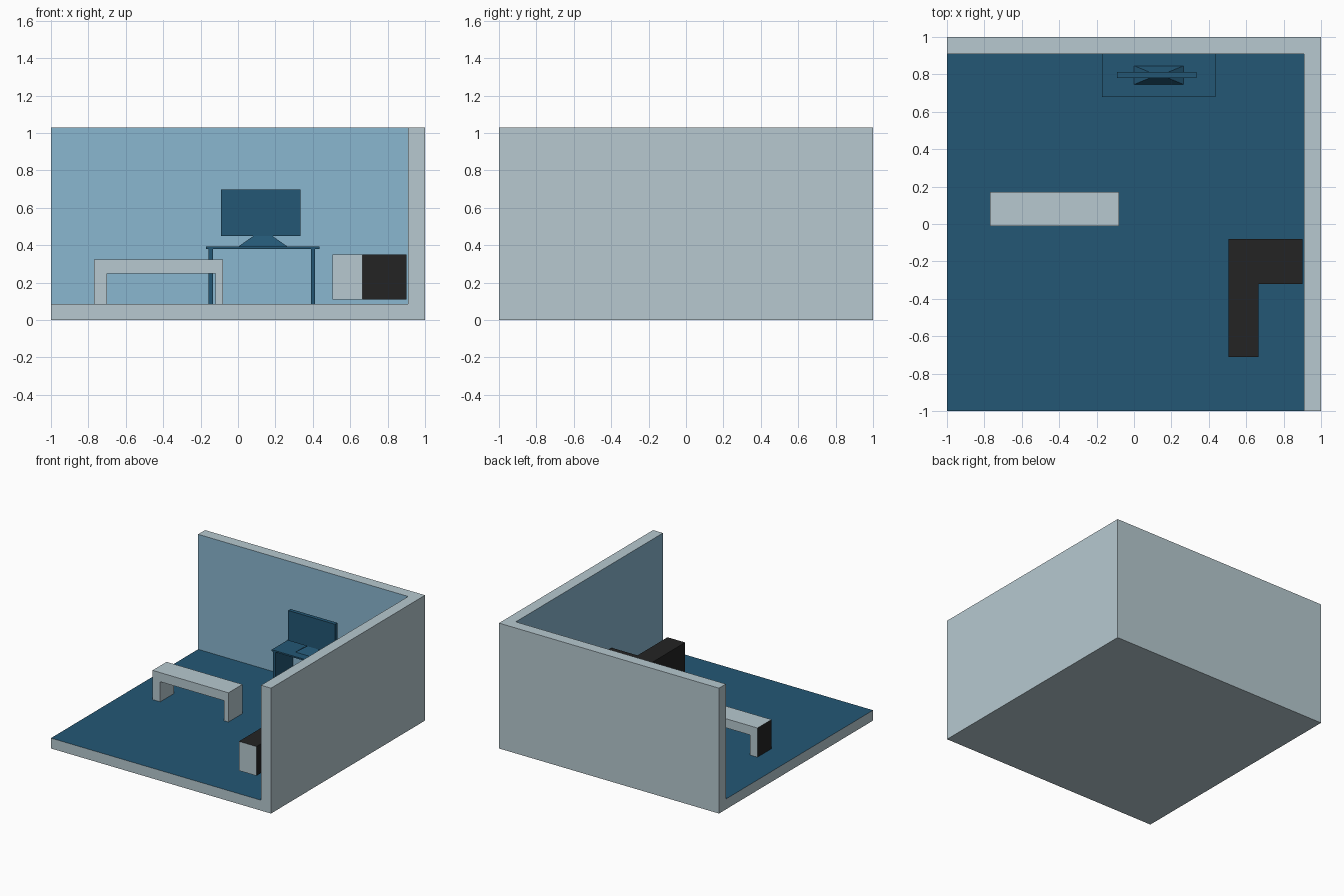
import bpy, bmesh
from mathutils import Vector

if "Cube" in bpy.data.objects:
    bpy.data.objects.remove(bpy.data.objects["Cube"])


def material(name, rgb):
    lin = [((c / 255 + 0.055) / 1.055) ** 2.4 for c in rgb]
    m = bpy.data.materials.new(name)
    m.diffuse_color = (*lin, 1)
    m.use_nodes = True
    m.node_tree.nodes["Principled BSDF"].inputs["Base Color"].default_value = m.diffuse_color
    return m


GREY = material("pale grey", (183, 201, 208))
SKY = material("sky blue", (138, 183, 208))
NAVY = material("deep blue", (35, 87, 117))
BLACK = material("soft black", (36, 36, 36))


def finish(name, bm, mats, rule=None):
    """Weld, orient, colour faces by rule(normal, centre) and link."""
    bmesh.ops.remove_doubles(bm, verts=bm.verts, dist=1e-5)
    bmesh.ops.recalc_face_normals(bm, faces=bm.faces)
    bm.normal_update()
    if rule:
        for f in bm.faces:
            f.material_index = rule(f.normal, f.calc_center_median())
    me = bpy.data.meshes.new(name)
    bm.to_mesh(me)
    bm.free()
    for m in mats:
        me.materials.append(m)
    ob = bpy.data.objects.new(name, me)
    bpy.context.collection.objects.link(ob)
    return ob


def prism(name, profile, sweep, mats, rule=None):
    """Extrude a planar outline along a vector."""
    bm = bmesh.new()
    face = bm.faces.new([bm.verts.new(p) for p in profile])
    new = bmesh.ops.extrude_face_region(bm, geom=[face], use_keep_orig=True)["geom"]
    bmesh.ops.translate(bm, vec=Vector(sweep),
                        verts=[g for g in new if isinstance(g, bmesh.types.BMVert)])
    return finish(name, bm, mats, rule)


def box(name, x, y, z, mat):
    return prism(name, [(x[0], y[0], z[0]), (x[1], y[0], z[0]),
                        (x[1], y[1], z[0]), (x[0], y[1], z[0])],
                 (0, 0, z[1] - z[0]), [mat])


# Room shell: a block with its open corner cut away
H, F, A = 1.03, 0.085, 0.91
ell = [(-1, 0), (1, 0), (1, H), (A, H), (A, F), (-1, F)]
shell = [
    [(-1, -1, 0), (-1, 1, 0), (1, 1, 0), (1, -1, 0)],              # underside
    [(-1, 1, 0), (1, 1, 0), (1, 1, H), (-1, 1, H)],                # outer back
    [(1, -1, 0), (1, 1, 0), (1, 1, H), (1, -1, H)],                # outer right
    [(p, -1, q) for p, q in ell],                                  # front edge
    [(-1, p, q) for p, q in ell],                                  # left edge
    [(1, -1, H), (1, 1, H), (-1, 1, H), (-1, A, H), (A, A, H), (A, -1, H)],
    [(-1, -1, F), (A, -1, F), (A, A, F), (-1, A, F)],              # floor
    [(-1, A, F), (A, A, F), (A, A, H), (-1, A, H)],                # inner back
    [(A, -1, F), (A, A, F), (A, A, H), (A, -1, H)],                # inner right
]
bm = bmesh.new()
for pts in shell:
    bm.faces.new([bm.verts.new(p) for p in pts])


def room_rule(n, c):
    if n.z > 0.5 and c.z < 0.5:
        return 2
    inner = (n.x < -0.5 and c.x > 0) or (n.y < -0.5 and c.y > 0)
    return 1 if inner else 0


finish("room", bm, [GREY, SKY, NAVY], room_rule)

# Low bench: bridge-shaped outline, black left end
prism("bench", [(-0.77, -0.01, F), (-0.70, -0.01, F), (-0.70, -0.01, 0.25),
                (-0.12, -0.01, 0.25), (-0.12, -0.01, F), (-0.08, -0.01, F),
                (-0.08, -0.01, 0.325), (-0.77, -0.01, 0.325)],
      (0, 0.182, 0), [GREY, BLACK],
      lambda n, c: 1 if n.x < -0.5 and c.x < -0.75 else 0)

# L-shaped sofa: black with a grey front end
prism("sofa", [(0.505, -0.71, 0.11), (0.665, -0.71, 0.11), (0.665, -0.32, 0.11),
               (0.90, -0.32, 0.11), (0.90, -0.08, 0.11), (0.505, -0.08, 0.11)],
      (0, 0, 0.24), [BLACK, GREY],
      lambda n, c: 1 if n.y < -0.5 and c.y < -0.6 else 0)

# Desk with two side panels
box("desk_top", (-0.17, 0.435), (0.68, 0.91), (0.38, 0.392), NAVY)
for side, x in (("left", -0.158), ("right", 0.39)):
    box(f"desk_{side}_panel", (x, x + 0.023), (0.68, 0.909), (F, 0.38), NAVY)

# Monitor on a tapered stand
box("monitor", (-0.09, 0.335), (0.78, 0.812), (0.45, 0.697), NAVY)
bm = bmesh.new()
bmesh.ops.create_cube(bm, size=1)
for v in bm.verts:
    top = v.co.z > 0
    v.co = (0.133 + v.co.x * (0.10 if top else 0.265),
            0.796 + v.co.y * (0.032 if top else 0.10),
            0.45 if top else 0.392)
finish("monitor_stand", bm, [NAVY])
